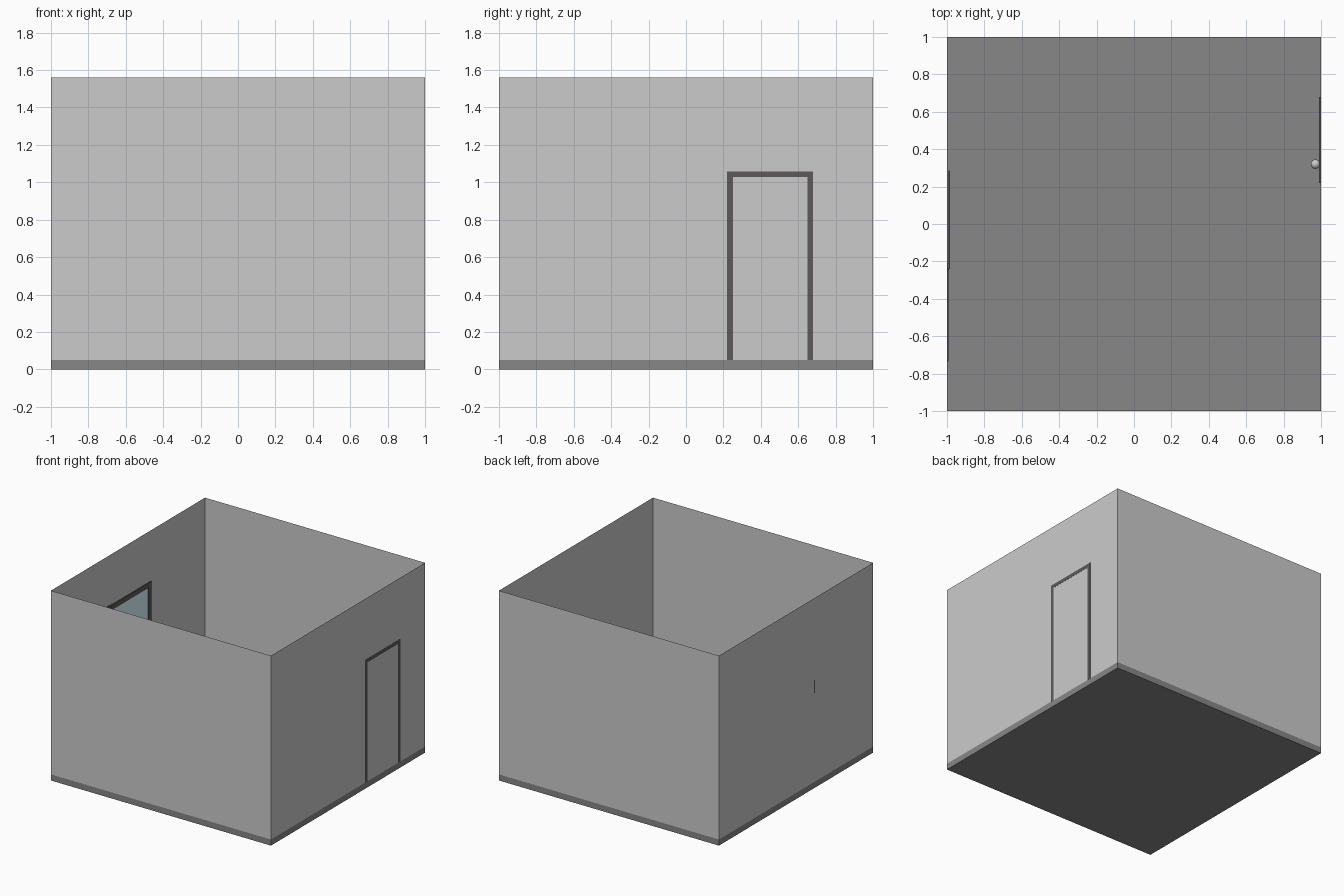
import bpy, math

if "Cube" in bpy.data.objects:
    bpy.data.objects.remove(bpy.data.objects["Cube"])


def material(name, rgb):
    m = bpy.data.materials.new(name)
    m.diffuse_color = (*rgb, 1)
    m.use_nodes = True
    m.node_tree.nodes["Principled BSDF"].inputs["Base Color"].default_value = m.diffuse_color
    return m


FLOOR = material("floor_grey", (0.245, 0.245, 0.245))
DARK = material("dark_frame", (0.115, 0.1, 0.1))
GLASS = material("pale_glass", (0.7, 0.95, 1.0))


def mesh(name, verts, faces, mat=None):
    me = bpy.data.meshes.new(name)
    me.from_pydata(verts, [], faces)
    ob = bpy.data.objects.new(name, me)
    bpy.context.collection.objects.link(ob)
    if mat:
        me.materials.append(mat)
    return ob


def box(name, x, y, z, mat=None):
    verts = [(a, b, c) for a in x for b in y for c in z]
    faces = [(0, 1, 3, 2), (4, 6, 7, 5), (0, 4, 5, 1),
             (2, 3, 7, 6), (0, 2, 6, 4), (1, 5, 7, 3)]
    return mesh(name, verts, faces, mat)


def frame(name, x, y, z, w, sill=True):
    """Rectangular border lying in the yz plane, optionally open at the bottom."""
    low = z[0] + w if sill else z[0]
    box(name + "_stile_a", x, (y[0], y[0] + w), (z[0], z[1] - w), DARK)
    box(name + "_stile_b", x, (y[1] - w, y[1]), (z[0], z[1] - w), DARK)
    box(name + "_head", x, y, (z[1] - w, z[1]), DARK)
    if sill:
        box(name + "_sill", x, (y[0] + w, y[1] - w), (z[0], low), DARK)


# floor slab
box("floor", (-1, 1), (-1, 1), (0, 0.05), FLOOR)

# four paper-thin walls, open at the top
corners = [(-1, -1), (1, -1), (1, 1), (-1, 1)]
for i, name in enumerate(("front", "right", "back", "left")):
    (ax, ay), (bx, by) = corners[i], corners[(i + 1) % 4]
    mesh(name + "_wall", [(ax, ay, 0.05), (bx, by, 0.05), (bx, by, 1.56), (ax, ay, 1.56)],
         [(0, 1, 2, 3)])

# door in the right wall
frame("door_frame", (0.99, 1.001), (0.22, 0.68), (0.05, 1.058), 0.03, sill=False)
box("door_panel", (0.995, 0.9995), (0.25, 0.65), (0.05, 1.028))

# door knob on the inside
bpy.ops.mesh.primitive_uv_sphere_add(segments=24, ring_count=12, radius=0.025,
                                     location=(0.97, 0.32, 0.52))
bpy.context.object.name = "door_knob"
bpy.ops.object.shade_smooth_by_angle()
bpy.ops.mesh.primitive_cylinder_add(vertices=16, radius=0.01, depth=0.025,
                                    location=(0.985, 0.32, 0.52),
                                    rotation=(0, math.pi / 2, 0))
bpy.context.object.name = "door_knob_stem"
bpy.ops.object.shade_smooth_by_angle()

# sliding window with two sashes on the inside of the left wall
for name, x, y in (("inner_sash", (-0.993, -0.985), (-0.24, 0.285)),
                   ("outer_sash", (-0.9995, -0.993), (-0.735, -0.21))):
    frame(name, x, y, (0.52, 1.15), 0.04)
    mid = (x[0] + x[1]) / 2
    box(name + "_glass", (mid - 0.001, mid + 0.001), (y[0] + 0.04, y[1] - 0.04),
        (0.56, 1.11), GLASS)

# small pull on the sash, showing through the outside of the wall
box("window_pull", (-1.001, -0.99), (-0.247, -0.235), (0.78, 0.89), DARK)
